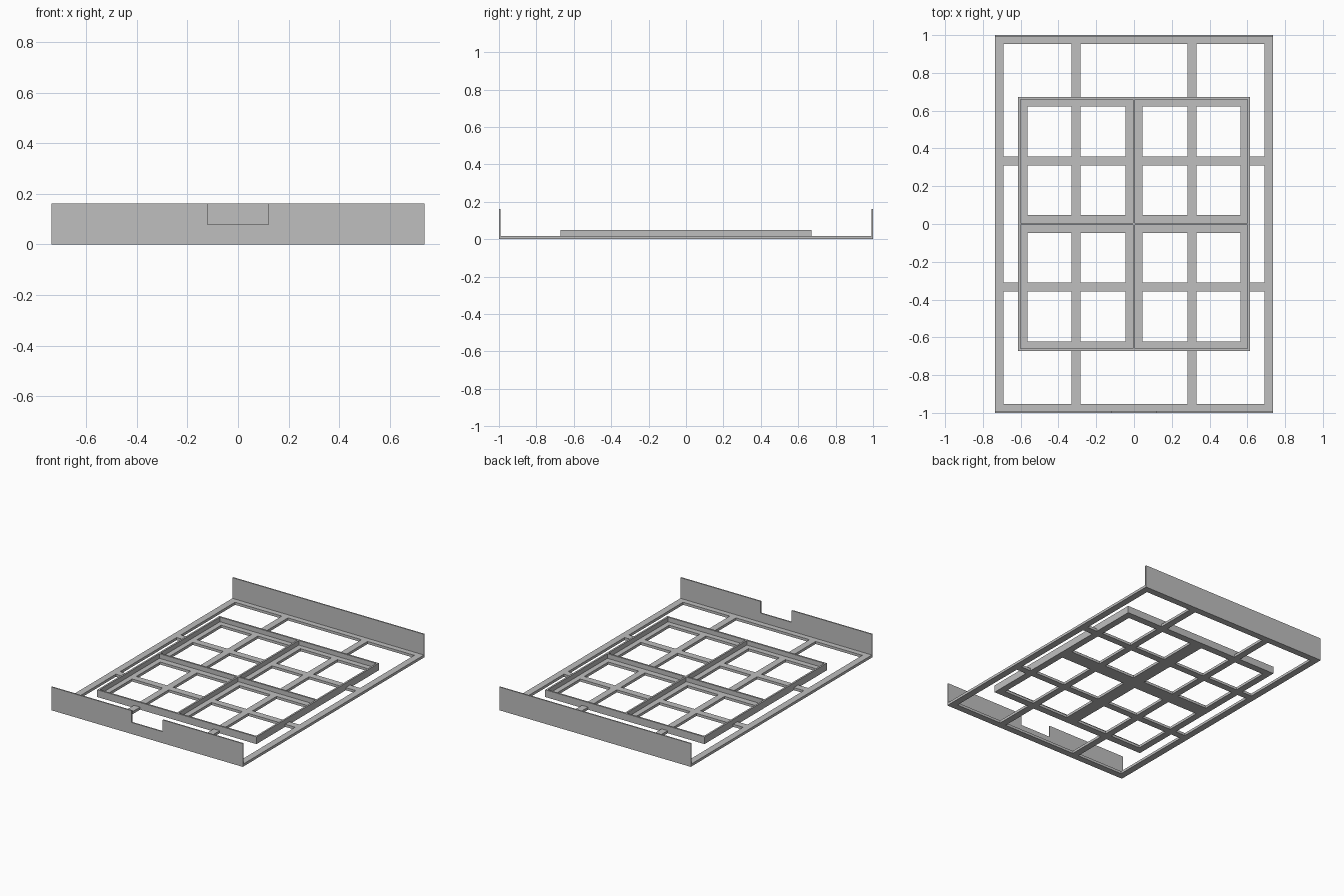
import bpy
import bmesh

if "Cube" in bpy.data.objects:
    bpy.data.objects.remove(bpy.data.objects["Cube"])

grey = bpy.data.materials.new("light grey")
grey.diffuse_color = (0.52, 0.52, 0.52, 1)
grey.use_nodes = True
grey.node_tree.nodes["Principled BSDF"].inputs["Base Color"].default_value = grey.diffuse_color


def finish(name, bm, direction, depth):
    """Extrude flat faces into a solid and merge coplanar cells."""
    faces = bm.faces[:]
    ext = bmesh.ops.extrude_face_region(bm, geom=faces, use_keep_orig=True)
    moved = [g for g in ext["geom"] if isinstance(g, bmesh.types.BMVert)]
    bmesh.ops.translate(bm, verts=moved, vec=[d * depth for d in direction])
    bmesh.ops.recalc_face_normals(bm, faces=bm.faces)
    me = bpy.data.meshes.new(name)
    bm.to_mesh(me)
    bm.free()
    me.materials.append(grey)
    ob = bpy.data.objects.new(name, me)
    bpy.context.collection.objects.link(ob)
    return ob


def lattice(name, xs, ys, solid, z0, z1):
    """Mirrored grid of cells, keeping those where solid(|x|, |y|) is true."""
    xs = [-v for v in reversed(xs)] + xs
    ys = [-v for v in reversed(ys)] + ys
    bm = bmesh.new()
    for x0, x1 in zip(xs, xs[1:]):
        for y0, y1 in zip(ys, ys[1:]):
            if solid(abs(x0 + x1) / 2, abs(y0 + y1) / 2):
                bm.faces.new([bm.verts.new((x, y, z0)) for x, y in
                              ((x0, y0), (x1, y0), (x1, y1), (x0, y1))])
    bmesh.ops.remove_doubles(bm, verts=bm.verts, dist=1e-5)
    return finish(name, bm, (0, 0, 1), z1 - z0)


def end_wall(name, outline, y):
    bm = bmesh.new()
    bm.faces.new([bm.verts.new((x, y, z)) for x, z in outline])
    return finish(name, bm, (0, 1, 0), WALL)


W, L, H, WALL = 0.737, 1.0, 0.162, 0.009
BASE, RIM = 0.018, 0.05
IX, IY = 0.613, 0.672          # inner tray half size


# Flat base: outer border, crossing bars and the borders of four inner trays
def base_solid(x, y):
    if x > 0.69 or y > 0.953 or 0.283 < x < 0.33 or 0.31 < y < 0.357:
        return True
    return x < IX and y < IY and (x < 0.045 or x > 0.565 or y < 0.048 or y > 0.622)


lattice("base_frame", [0.045, 0.283, 0.33, 0.565, IX, 0.69, W],
        [0.048, 0.31, 0.357, 0.622, IY, 0.953, L], base_solid, 0, BASE)

# Thin raised rim and cross divider around the four trays
T = 0.006
lattice("tray_rim", [T, IX - 2 * T, IX], [T, IY - 2 * T, IY],
        lambda x, y: x < T or y < T or x > IX - 2 * T or y > IY - 2 * T, BASE, RIM)

# Upright end walls, the front one notched
end_wall("back_wall", [(-W, 0), (W, 0), (W, H), (-W, H)], L - WALL)
end_wall("front_wall", [(-W, 0), (W, 0), (W, H), (0.12, H), (0.12, 0.08),
                        (-0.12, 0.08), (-0.12, H), (-W, H)], -L)
